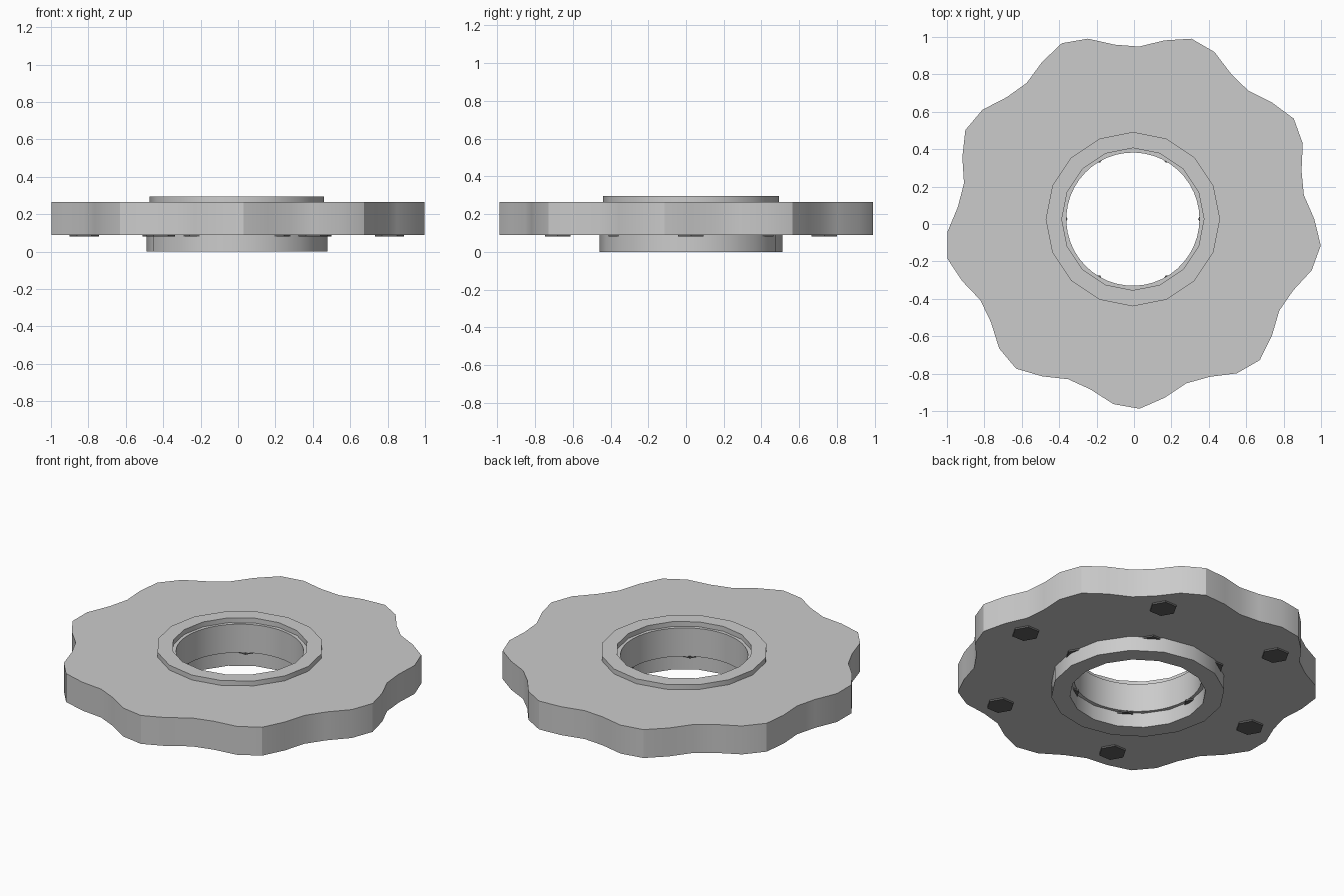
import bpy, bmesh
from math import sin, cos, radians, pi

if "Cube" in bpy.data.objects:
    bpy.data.objects.remove(bpy.data.objects["Cube"])

CX, CY = -0.006, 0.026   # axis of the bore


def circle(r, n):
    return [(r * cos(2 * pi * i / n), r * sin(2 * pi * i / n)) for i in range(n)]


def finish(name, bm, colour=None):
    bmesh.ops.recalc_face_normals(bm, faces=bm.faces[:])
    mesh = bpy.data.meshes.new(name)
    bm.to_mesh(mesh)
    bm.free()
    ob = bpy.data.objects.new(name, mesh)
    bpy.context.collection.objects.link(ob)
    ob.location = (CX, CY, 0)
    if colour:
        mesh.materials.append(colour)
    bpy.ops.object.select_all(action='DESELECT')
    ob.select_set(True)
    bpy.context.view_layer.objects.active = ob
    bpy.ops.object.shade_smooth_by_angle(angle=radians(30))
    return ob


def ring(name, outer, inner, z0, z1):
    """Extruded ring between two outlines with the same number of points."""
    bm = bmesh.new()
    loops = [[bm.verts.new((x, y, z)) for x, y in pts]
             for pts, z in ((outer, z0), (outer, z1), (inner, z1), (inner, z0))]
    n = len(outer)
    for k in range(4):
        a, b = loops[k], loops[(k + 1) % 4]
        for i in range(n):
            j = (i + 1) % n
            bm.faces.new((a[i], a[j], b[j], b[i]))
    return finish(name, bm)


# Scalloped plate: nine lobes, five points per lobe
lobes = []
for i in range(45):
    a = radians(8 * i)
    r = 0.968 + 0.048 * cos(9 * (a - radians(70.3)))
    lobes.append((r * cos(a), r * sin(a)))
ring("scalloped_plate", lobes, circle(0.356, 45), 0.09, 0.265)

# Raised collars above and below the plate
ring("top_collar", circle(0.466, 16), circle(0.38, 16), 0.265, 0.295)
ring("bottom_collar", circle(0.484, 16), circle(0.38, 16), 0.0, 0.09)

# Dark hexagonal bolt heads under the plate, in two circles of six
dark = bpy.data.materials.new("dark_metal")
dark.diffuse_color = (0.12, 0.12, 0.12, 1)
dark.use_nodes = True
dark.node_tree.nodes["Principled BSDF"].inputs["Base Color"].default_value = dark.diffuse_color


def bolt_circle(name, radius):
    for i in range(6):
        a = radians(60 * i)
        bm = bmesh.new()
        base = [bm.verts.new((radius * cos(a) + x, radius * sin(a) + y, 0.08))
                for x, y in circle(0.078, 6)]
        face = bm.faces.new(base)
        ext = bmesh.ops.extrude_face_region(bm, geom=[face], use_keep_orig=True)
        for v in ext["geom"]:
            if isinstance(v, bmesh.types.BMVert):
                v.co.z = 0.092
        finish(f"{name}_{i + 1}", bm, dark)


bolt_circle("outer_bolt", 0.816)
bolt_circle("inner_bolt", 0.427)
